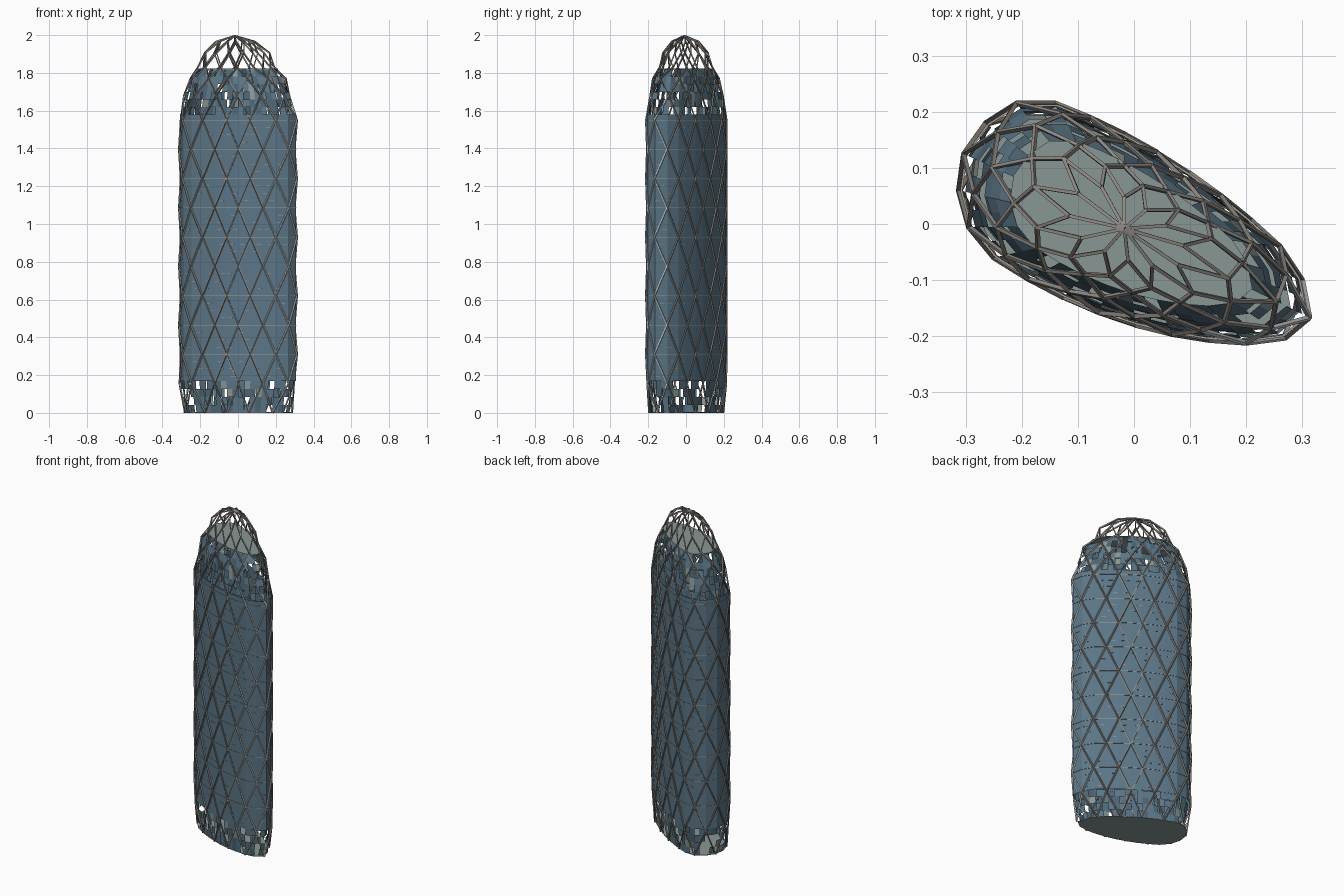
import bpy, bmesh, math, random
from mathutils import Vector

random.seed(4)
default_cube = bpy.data.objects.get("Cube")
if default_cube:
    bpy.data.objects.remove(default_cube, do_unlink=True)


def make_material(name, rgb):
    material = bpy.data.materials.new(name)
    material.use_nodes = True
    colour = (*rgb, 1)
    material.diffuse_color = colour
    material.node_tree.nodes["Principled BSDF"].inputs["Base Color"].default_value = colour
    return material


glass_blue = make_material("glass blue", (.105, .18, .24))
deep_blue = make_material("deep blue", (.075, .13, .17))
slab_grey = make_material("slab grey", (.25, .31, .30))
bar_grey = make_material("bar grey", (.27, .25, .23))
bar_light = make_material("light steel", (.56, .58, .57))
trim_tan = make_material("trim tan", (.38, .34, .28))

# Plan outline, one point per lattice column, counter-clockwise from the narrow tip
long_back = [Vector((.26, -.04)), Vector((.07, .11)), Vector((-.14, .215))]
long_front = [Vector((-.25, -.06)), Vector((-.03, -.17)), Vector((.20, -.212))]


def arc_points(ends, count):
    """Points along a gentle bow through three positions."""
    a, m, b = ends
    bow = m * 2 - (a + b) / 2
    steps = [k / count for k in range(count + 1)]
    return [a * (1 - t) ** 2 + bow * 2 * t * (1 - t) + b * t ** 2 for t in steps]


narrow_end = [Vector((.313, -.167)), Vector((.30, -.10))]
wide_end = [Vector(p) for p in ((-.21, .215), (-.265, .18), (-.304, .125), (-.313, .06), (-.295, -.005))]
outline = narrow_end + arc_points(long_back, 7) + wide_end + arc_points(long_front, 7)
outline.append(Vector((.27, -.203)))
COLUMNS = len(outline)

# Height and plan scale of every lattice row
ROW = .155
rows = [(0, .92), (ROW, .99)] + [(ROW * j, 1) for j in range(2, 11)]
rows += [(1.68, .91), (1.77, .82), (1.83, .66), (1.905, .56), (1.967, .33), (1.997, 0)]
apex_shift = Vector((-.017, -.008))


def plan_scale(z):
    for (z0, s0), (z1, s1) in zip(rows, rows[1:]):
        if z <= z1:
            return s0 + (s1 - s0) * (z - z0) / (z1 - z0)
    return 0


def skin(column, z, inset=1.0):
    """Point on the tower skin; column may be fractional."""
    i = math.floor(column)
    p = outline[i % COLUMNS].lerp(outline[(i + 1) % COLUMNS], column - i)
    s = plan_scale(z)
    p = p * s * inset + apex_shift * (1 - s)
    return Vector((p.x, p.y, z))


def finish(name, bm, *materials):
    mesh = bpy.data.meshes.new(name)
    bm.to_mesh(mesh)
    bm.free()
    obj = bpy.data.objects.new(name, mesh)
    bpy.context.collection.objects.link(obj)
    for material in materials:
        mesh.materials.append(material)


def add_bar(bm, a, b, width, depth, slot=0):
    """Square bar from a to b, with its depth facing outwards."""
    along = (b - a).normalized()
    out = (a + b) / 2
    out.z = max(0, out.z - 1.7) * 2
    side = along.cross(out).normalized() * width / 2
    out = side.cross(along).normalized() * depth / 2
    rings = [[bm.verts.new(p + c) for c in (side + out, side - out, -side - out, out - side)]
             for p in (a, b)]
    faces = [bm.faces.new(rings[0][::-1]), bm.faces.new(rings[1])]
    for k in range(4):
        n = (k + 1) % 4
        faces.append(bm.faces.new((rings[0][k], rings[0][n], rings[1][n], rings[1][k])))
    for face in faces:
        face.material_index = slot


# Diagonal lattice, running over the shaft and closing in the open dome;
# the bars wrapping the narrow tip of the shaft are light steel
bm = bmesh.new()
for j in range(len(rows) - 1):
    z0, z1 = rows[j][0], rows[j + 1][0]
    for i in range(COLUMNS):
        if (i + j) % 2 == 0:
            for turn in (-1, 1):
                from_tip = (i + turn / 2 + 3) % COLUMNS
                light = from_tip < 4 and j < 11
                add_bar(bm, skin(i, z0), skin(i + turn, z1), .006, .0075, int(light))
finish("diagonal_lattice", bm, bar_grey, bar_light)

# Glass shaft
WALL = .98
WALL_LOW, WALL_HIGH = .17, 1.58
bm = bmesh.new()
low = [bm.verts.new((p.x * WALL, p.y * WALL, WALL_LOW)) for p in outline]
high = [bm.verts.new((p.x * WALL, p.y * WALL, WALL_HIGH)) for p in outline]
for i in range(COLUMNS):
    n = (i + 1) % COLUMNS
    bm.faces.new((low[i], low[n], high[n], high[i]))
finish("glass_shaft", bm, glass_blue)

# Floor lines: a full ring at each lattice row, short dashes on the floors between
bm = bmesh.new()
FLOOR = ROW / 4
for floor in range(5, 41):
    for i in range(COLUMNS):
        whole = floor % 4 == 0
        if whole or random.random() < .4:
            start = i if whole else i + random.random() * .6
            end = i + 1 if whole else start + .35
            z = floor * FLOOR
            add_bar(bm, skin(start, z, WALL + .003), skin(end, z, WALL + .003), .0025, .004)
finish("floor_lines", bm, trim_tan)


def panel_band(name, bottom, top, count, keep):
    """Broken band of panels; keep gives the share filled on each course."""
    bm = bmesh.new()
    height = (top - bottom) / count
    for course in range(count):
        z0 = bottom + course * height
        z1 = z0 + height
        for half in range(COLUMNS * 2):
            if random.random() > keep(course):
                continue
            c0, c1 = half / 2, half / 2 + .5
            inset = WALL - random.choice((0, 0, .03))
            corners = [skin(c0, z0, inset), skin(c1, z0, inset),
                       skin(c1, z1, inset), skin(c0, z1, inset)]
            face = bm.faces.new([bm.verts.new(p) for p in corners])
            face.material_index = random.choices((0, 1, 2), (6, 4, 1))[0]
    finish(name, bm, glass_blue, deep_blue, slab_grey)


panel_band("base_panels", 0, WALL_LOW, 4, lambda course: .7)
panel_band("shoulder_panels", WALL_HIGH, 1.82, 6, lambda course: .55 + .07 * course)


# Floor and roof slabs
def slab(name, z, thickness, scale):
    bm = bmesh.new()
    ring = [bm.verts.new((p.x * scale - .005, p.y * scale, z)) for p in outline]
    base = bm.faces.new(ring)
    grown = bmesh.ops.extrude_face_region(bm, geom=[base])["geom"]
    for v in grown:
        if isinstance(v, bmesh.types.BMVert):
            v.co.z += thickness
    bmesh.ops.recalc_face_normals(bm, faces=bm.faces)
    finish(name, bm, slab_grey)


slab("ground_slab", 0, .004, .91)
slab("roof_slab", 1.817, .005, .69)
